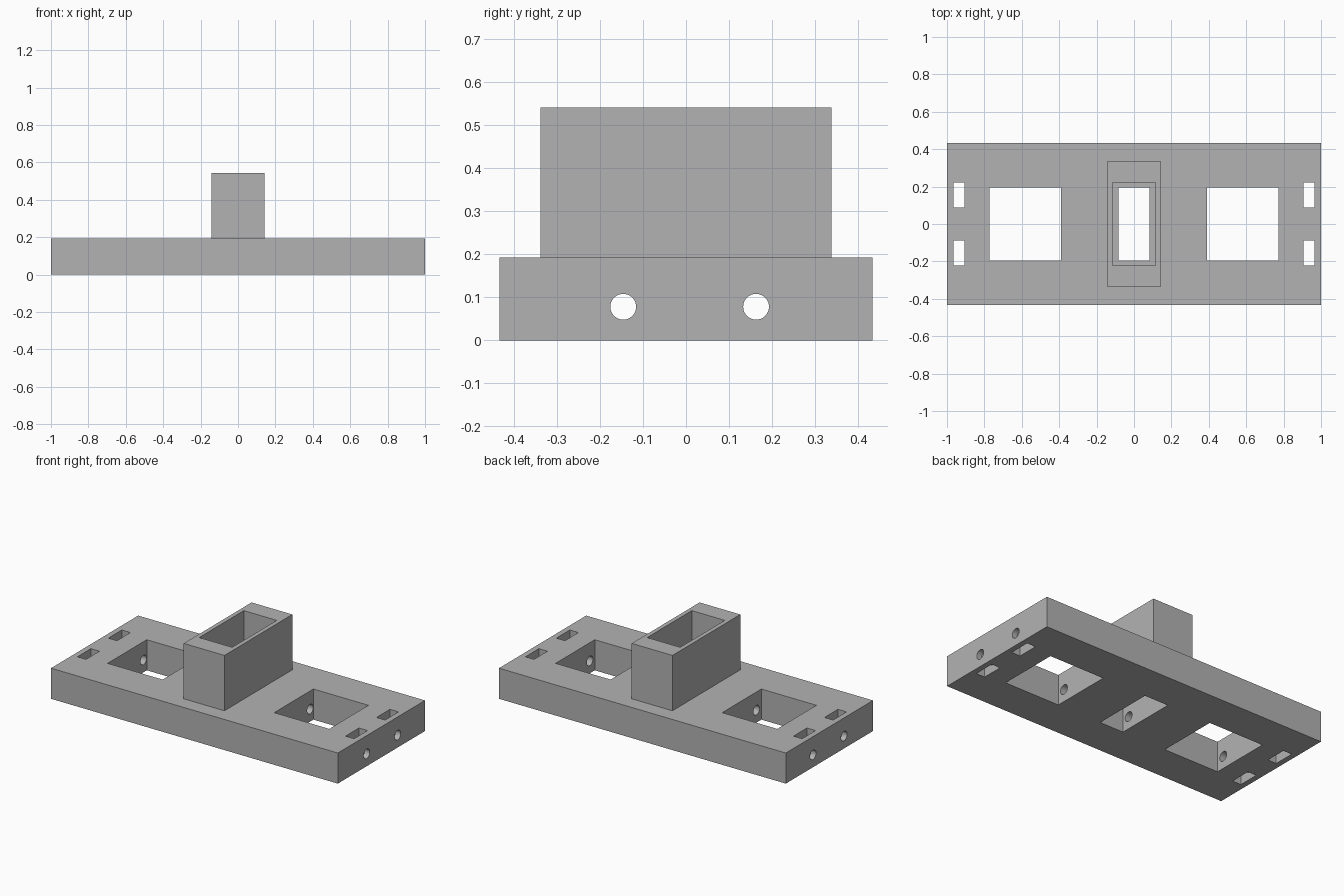
import bpy
import math

cube = bpy.data.objects.get("Cube")
if cube:
    bpy.data.objects.remove(cube, do_unlink=True)

PLATE_TOP, TOWER_TOP = 0.193, 0.542
THROUGH = (-0.1, TOWER_TOP + 0.1)

grey = bpy.data.materials.new("plain_grey")
grey.use_nodes = True
colour = (0.45, 0.45, 0.45, 1)
grey.diffuse_color = colour
grey.node_tree.nodes["Principled BSDF"].inputs["Base Color"].default_value = colour


def box(name, x, y, z):
    """Axis-aligned box from (min, max) ranges."""
    spans = (x, y, z)
    bpy.ops.mesh.primitive_cube_add(size=1, location=[sum(s) / 2 for s in spans])
    ob = bpy.context.object
    ob.name = name
    ob.scale = [s[1] - s[0] for s in spans]
    bpy.ops.object.transform_apply(location=True, rotation=False, scale=True)
    ob.data.materials.append(grey)
    return ob


def combine(target, tool, operation):
    """Apply a boolean and discard the tool object."""
    tool.hide_render = True
    mod = target.modifiers.new(operation.lower(), "BOOLEAN")
    mod.operation, mod.solver, mod.object = operation, "EXACT", tool
    bpy.context.view_layer.objects.active = target
    bpy.ops.object.modifier_apply(modifier=mod.name)
    bpy.data.objects.remove(tool, do_unlink=True)


# Base plate with the upright socket block
plate = box("base_plate_with_socket", (-1, 1), (-0.434, 0.434), (0, PLATE_TOP))
tower = box("socket_block", (-0.142, 0.142), (-0.338, 0.338), (0.1, TOWER_TOP))
combine(plate, tower, "UNION")

# Socket pocket down to the plate, then a narrower opening through it
pocket = box("socket_pocket", (-0.115, 0.115), (-0.222, 0.222), (PLATE_TOP, TOWER_TOP + 0.1))
combine(plate, pocket, "DIFFERENCE")
combine(plate, box("centre_opening", (-0.083, 0.083), (-0.195, 0.195), THROUGH), "DIFFERENCE")

# Square windows and end slots on both sides
for side in (-1, 1):
    window = sorted((side * 0.389, side * 0.773))
    combine(plate, box("window", window, (-0.195, 0.195), THROUGH), "DIFFERENCE")
    slot = sorted((side * 0.905, side * 0.965))
    for end in (-1, 1):
        span = sorted((end * 0.087, end * 0.221))
        combine(plate, box("slot", slot, span, THROUGH), "DIFFERENCE")

# Round rod holes along the full length
for y in (-0.146, 0.163):
    bpy.ops.mesh.primitive_cylinder_add(vertices=32, radius=0.03, depth=2.4,
                                        location=(0, y, 0.078), rotation=(0, math.pi / 2, 0))
    rod = bpy.context.object
    rod.data.materials.append(grey)
    combine(plate, rod, "DIFFERENCE")

# Smooth bores, crisp edges
bpy.ops.object.select_all(action="DESELECT")
plate.select_set(True)
bpy.context.view_layer.objects.active = plate
bpy.ops.object.shade_smooth_by_angle(angle=math.radians(30))
